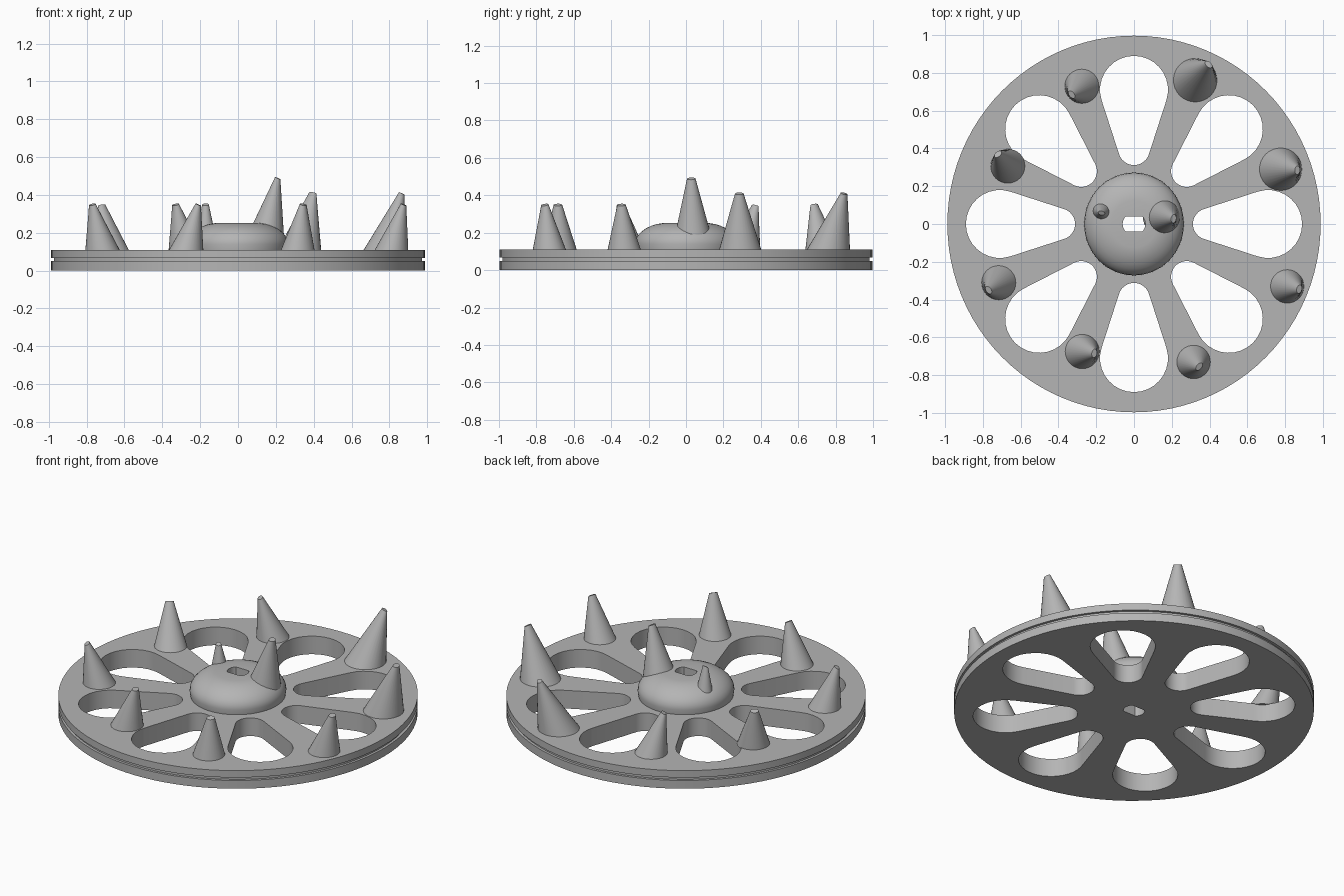
import bpy, bmesh
from math import sin, cos, pi, hypot, atan2, acos

if "Cube" in bpy.data.objects:
    bpy.data.objects.remove(bpy.data.objects["Cube"])

grey = bpy.data.materials.new("plain grey")
grey.use_nodes = True
grey.diffuse_color = (0.46, 0.46, 0.46, 1)
grey.node_tree.nodes["Principled BSDF"].inputs["Base Color"].default_value = (0.46, 0.46, 0.46, 1)

DECK = 0.11


def loft(bm, rings):
    """Skin a stack of equal-length point rings and cap both ends."""
    loops = [[bm.verts.new(p) for p in ring] for ring in rings]
    n = len(loops[0])
    for a, b in zip(loops, loops[1:]):
        for i in range(n):
            j = (i + 1) % n
            bm.faces.new((a[i], a[j], b[j], b[i]))
    bm.faces.new(loops[0][::-1])
    bm.faces.new(loops[-1])


def make(name, stacks, smooth=False):
    bm = bmesh.new()
    for rings in stacks:
        loft(bm, rings)
    bmesh.ops.recalc_face_normals(bm, faces=bm.faces)
    mesh = bpy.data.meshes.new(name)
    bm.to_mesh(mesh)
    bm.free()
    ob = bpy.data.objects.new(name, mesh)
    bpy.context.collection.objects.link(ob)
    mesh.materials.append(grey)
    if smooth:
        shade(ob)
    return ob


def activate(ob):
    bpy.ops.object.select_all(action='DESELECT')
    ob.select_set(True)
    bpy.context.view_layer.objects.active = ob


def shade(ob):
    activate(ob)
    bpy.ops.object.shade_smooth_by_angle(angle=pi / 5)


def cut(ob, cutter):
    mod = ob.modifiers.new("cut", 'BOOLEAN')
    mod.operation, mod.solver, mod.object = 'DIFFERENCE', 'EXACT', cutter
    activate(ob)
    bpy.ops.object.modifier_apply(modifier=mod.name)


def ring(z, rx, ry=None, n=96):
    ry = ry or rx
    return [(rx * cos(2 * pi * i / n), ry * sin(2 * pi * i / n), z) for i in range(n)]


def prism(outline, low=-0.1, high=0.5):
    return [[(x, y, z) for x, y in outline] for z in (low, high)]


def teardrop(angle):
    """Round-ended slot, narrow toward the hub, pointing along angle."""
    near, far, r_near, r_far, n = 0.395, 0.71, 0.083, 0.18, 18
    tangent = acos((r_near - r_far) / (far - near))
    pts = []
    for c, r, a0, a1 in ((far, r_far, -tangent, tangent),
                         (near, r_near, tangent, 2 * pi - tangent)):
        for i in range(n + 1):
            t = a0 + (a1 - a0) * i / n
            # tangent is measured from the inward axis, so mirror it outward
            pts.append((c + r * cos(t), r * sin(t)))
    return prism([(x * cos(angle) - y * sin(angle), x * sin(angle) + y * cos(angle)) for x, y in pts])


# wheel disc with a groove round its rim
R, G = 0.988, 0.973
disc = make("wheel_disc", [[ring(z, r, r * 1.009) for z, r in
            ((0, R), (0.05, R), (0.05, G), (0.068, G), (0.068, R), (DECK, R))]])

# hub dome
hub = make("hub_dome", [[ring(z, r, r * 1.03, 64) for z, r in
           ((0.1, 0.258), (0.14, 0.264), (0.165, 0.26), (0.187, 0.248), (0.207, 0.23),
            (0.225, 0.205), (0.239, 0.175), (0.247, 0.147), (0.251, 0.12))]])

# eight slots and the flat-sided bore
slots = make("slot_cutter", [teardrop(k * pi / 4) for k in range(8)])
bore = make("bore_cutter", [prism([(x, max(-0.04, min(0.04, y))) for x, y, z in ring(0, 0.06, n=32)])])
cut(disc, slots)
cut(disc, bore)
cut(hub, bore)
for helper in (slots, bore):
    bpy.data.objects.remove(helper)
shade(hub)
shade(disc)


def spike(name, base, radius, tip, top, foot=DECK - 0.005, tip_r=0.023):
    """Leaning cone whose blunt end is squashed along the lean."""
    lean = atan2(tip[1] - base[1], tip[0] - base[0])
    n = 32
    low, high = [], []
    for i in range(n):
        t = 2 * pi * i / n
        low.append((base[0] + radius * cos(t), base[1] + radius * sin(t), foot))
        u, v = 0.6 * tip_r * cos(t - lean), tip_r * sin(t - lean)
        high.append((tip[0] + u * cos(lean) - v * sin(lean),
                     tip[1] + u * sin(lean) + v * cos(lean),
                     top - 0.006 - 0.006 * cos(t - lean)))
    make(name, [[low, high]], True)


# spikes round the rim
rim = [((-0.275, 0.73), 0.092, (-0.33, 0.685), 0.355),
       ((0.323, 0.76), 0.117, (0.395, 0.845), 0.415),
       ((0.775, 0.29), 0.114, (0.865, 0.285), 0.415),
       ((0.81, -0.33), 0.09, (0.875, -0.345), 0.355),
       ((0.315, -0.73), 0.09, (0.345, -0.755), 0.355),
       ((-0.275, -0.675), 0.092, (-0.21, -0.685), 0.355),
       ((-0.715, -0.31), 0.092, (-0.77, -0.35), 0.355),
       ((-0.667, 0.305), 0.092, (-0.72, 0.37), 0.35)]
for i, (base, radius, tip, top) in enumerate(rim):
    spike(f"rim_spike_{i + 1}", base, radius, tip, top)

# spikes on the hub
spike("hub_spike_large", (0.145, 0.038), 0.098, (0.21, 0.028), 0.495, 0.18)
spike("hub_spike_small", (-0.17, 0.068), 0.052, (-0.172, 0.058), 0.355, 0.18, 0.018)
